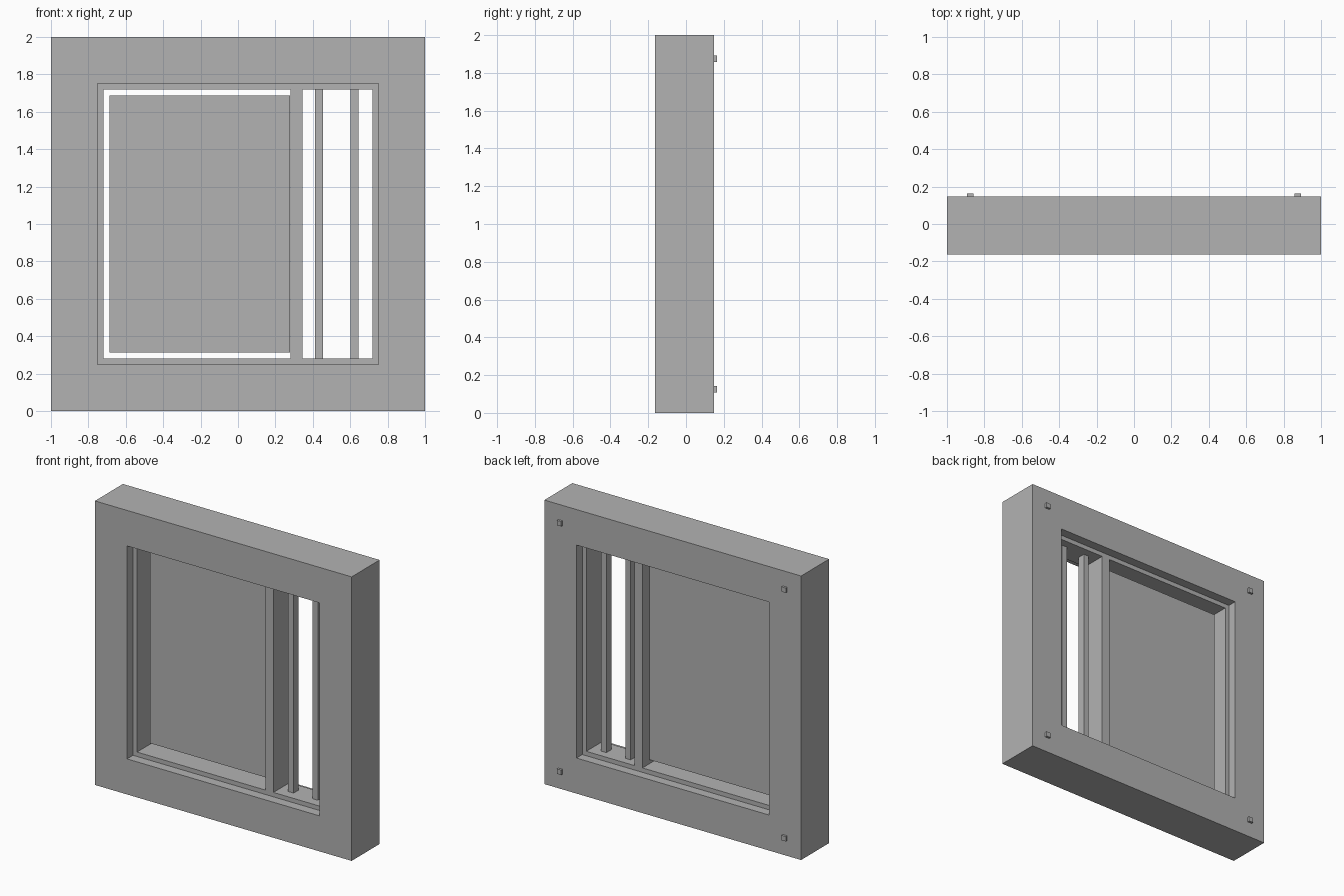
import bpy, bmesh

if "Cube" in bpy.data.objects:
    bpy.data.objects.remove(bpy.data.objects["Cube"])

grey = bpy.data.materials.new("plain_grey")
grey.diffuse_color = (0.448, 0.448, 0.448, 1)
grey.use_nodes = True
grey.node_tree.nodes["Principled BSDF"].inputs["Base Color"].default_value = grey.diffuse_color


def finish(name, bm):
    bmesh.ops.recalc_face_normals(bm, faces=bm.faces)
    mesh = bpy.data.meshes.new(name)
    bm.to_mesh(mesh)
    bm.free()
    mesh.materials.append(grey)
    obj = bpy.data.objects.new(name, mesh)
    bpy.context.collection.objects.link(obj)
    return obj


def box(name, x, y, z):
    """Box from (min, max) pairs on each axis."""
    bm = bmesh.new()
    bmesh.ops.create_cube(bm, size=1)
    for v in bm.verts:
        v.co = [lo if c < 0 else hi for c, (lo, hi) in zip(v.co, (x, y, z))]
    return finish(name, bm)


def ring(name, outer, inner, y0, y1):
    """Square ring of given half sizes around z = 1, extruded along y."""
    bm = bmesh.new()
    corners = [(-1, -1), (1, -1), (1, 1), (-1, 1)]
    loops = [[bm.verts.new((sx * r, y, 1 + sz * r)) for sx, sz in corners]
             for r, y in ((outer, y0), (outer, y1), (inner, y1), (inner, y0))]
    for a in range(4):
        p, q = loops[a], loops[(a + 1) % 4]
        for i in range(4):
            j = (i + 1) % 4
            bm.faces.new((p[i], p[j], q[j], q[i]))
    return finish(name, bm)


BACK = 0.148
FRAME_Y = (-0.097, 0.083)
OPEN_Z = (0.281, 1.719)

# Wall block with square opening, and the window frame set inside it
ring("wall", 1.0, 0.75, -0.164, BACK)
ring("window_frame", 0.75, 0.719, *FRAME_Y)

# Upright post dividing the window
box("mullion", (0.281, 0.344), FRAME_Y, OPEN_Z)

# Thin pane on the left, with a gap to the frame
box("pane", (-0.688, 0.278), (0.006, 0.010), (0.312, 1.688))

# Two upright bars on the right
for i, x in enumerate((0.434, 0.623)):
    box(f"bar_{i + 1}", (x - 0.021, x + 0.021), (-0.031, 0.026), OPEN_Z)

# Small pegs at the back corners
for sx in (-1, 1):
    for sz in (-1, 1):
        x, z = sx * 0.875, 1 + sz * 0.875
        box("back_peg", (x - 0.017, x + 0.017), (BACK, 0.164),
            (z - 0.017, z + 0.017))
